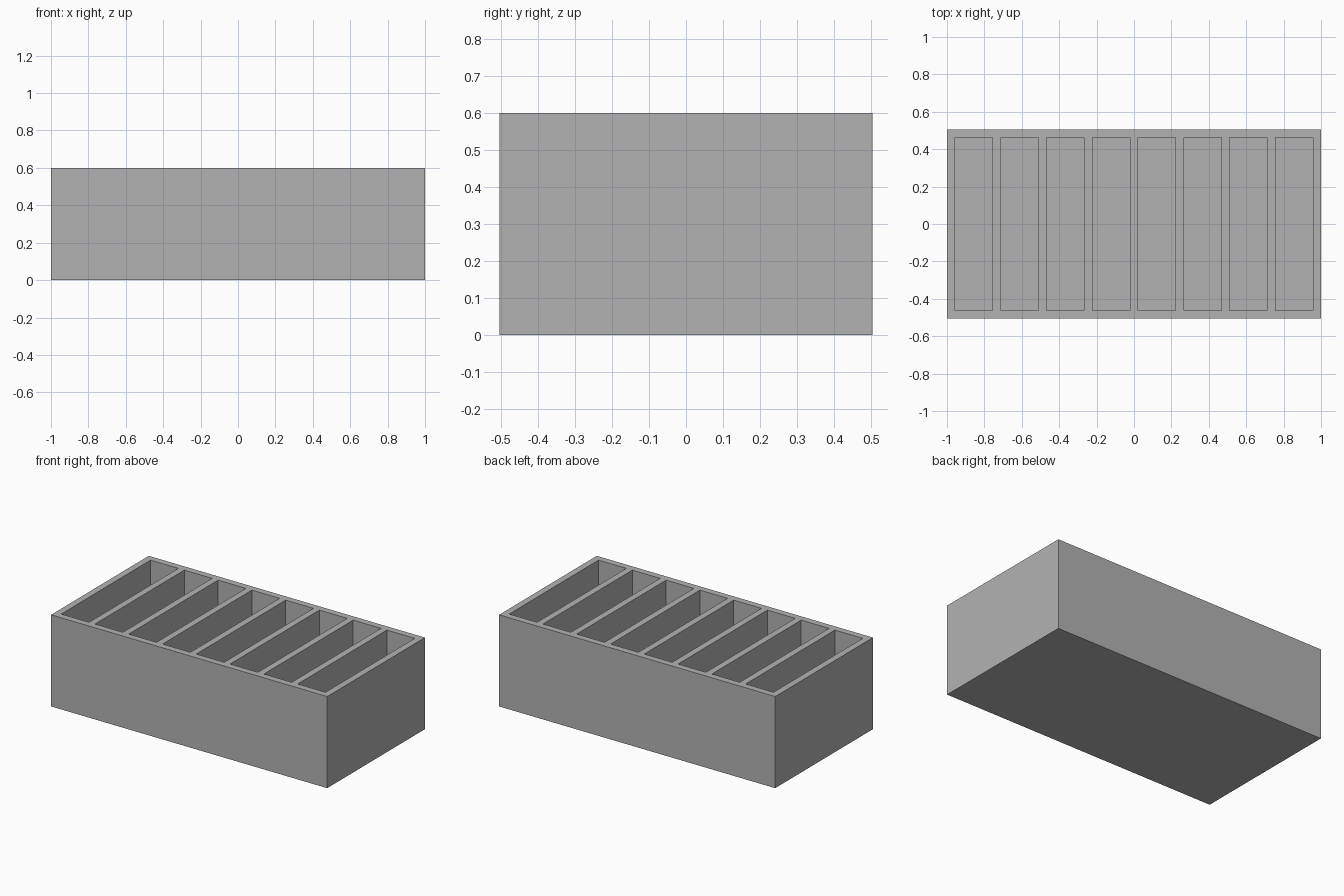
import bpy
import bmesh
from mathutils import Vector

cube = bpy.data.objects.get("Cube")
if cube:
    bpy.data.objects.remove(cube, do_unlink=True)

# Overall size, wall thickness and compartment layout
SIZE = Vector((2.0, 1.01, 0.6))
WALL = 0.043
FLOOR = 0.043
COUNT = 8
slot = (SIZE.x - WALL * (COUNT + 1)) / COUNT
pitch = slot + WALL

grey = bpy.data.materials.new("plain grey")
grey.use_nodes = True
colour = (0.45, 0.45, 0.45, 1.0)
grey.diffuse_color = colour
grey.node_tree.nodes["Principled BSDF"].inputs["Base Color"].default_value = colour

# Solid block standing on the ground
bm = bmesh.new()
bmesh.ops.create_cube(bm, size=1.0)
for v in bm.verts:
    v.co = Vector((v.co.x * SIZE.x, v.co.y * SIZE.y, (v.co.z + 0.5) * SIZE.z))


def cut(point, normal):
    geom = bm.verts[:] + bm.edges[:] + bm.faces[:]
    bmesh.ops.bisect_plane(bm, geom=geom, dist=1e-5, plane_co=point, plane_no=normal)


# Cut lines along both faces of every wall
starts = [-SIZE.x / 2 + WALL + i * pitch for i in range(COUNT)]
for x in starts:
    cut((x, 0, 0), (1, 0, 0))
    cut((x + slot, 0, 0), (1, 0, 0))
inner_y = SIZE.y / 2 - WALL
for y in (-inner_y, inner_y):
    cut((0, y, 0), (0, 1, 0))


# Sink the compartments into the top
def is_slot(face):
    c = face.calc_center_median()
    on_top = face.normal.z > 0.9 and abs(c.y) < inner_y
    return on_top and any(x < c.x < x + slot for x in starts)


bm.normal_update()
slots = [f for f in bm.faces if is_slot(f)]
sunk = bmesh.ops.extrude_discrete_faces(bm, faces=slots)["faces"]
for f in sunk:
    for v in f.verts:
        v.co.z = FLOOR
bmesh.ops.recalc_face_normals(bm, faces=bm.faces[:])

mesh = bpy.data.meshes.new("divided_tray")
bm.to_mesh(mesh)
bm.free()
mesh.materials.append(grey)
tray = bpy.data.objects.new("divided_tray", mesh)
bpy.context.collection.objects.link(tray)
